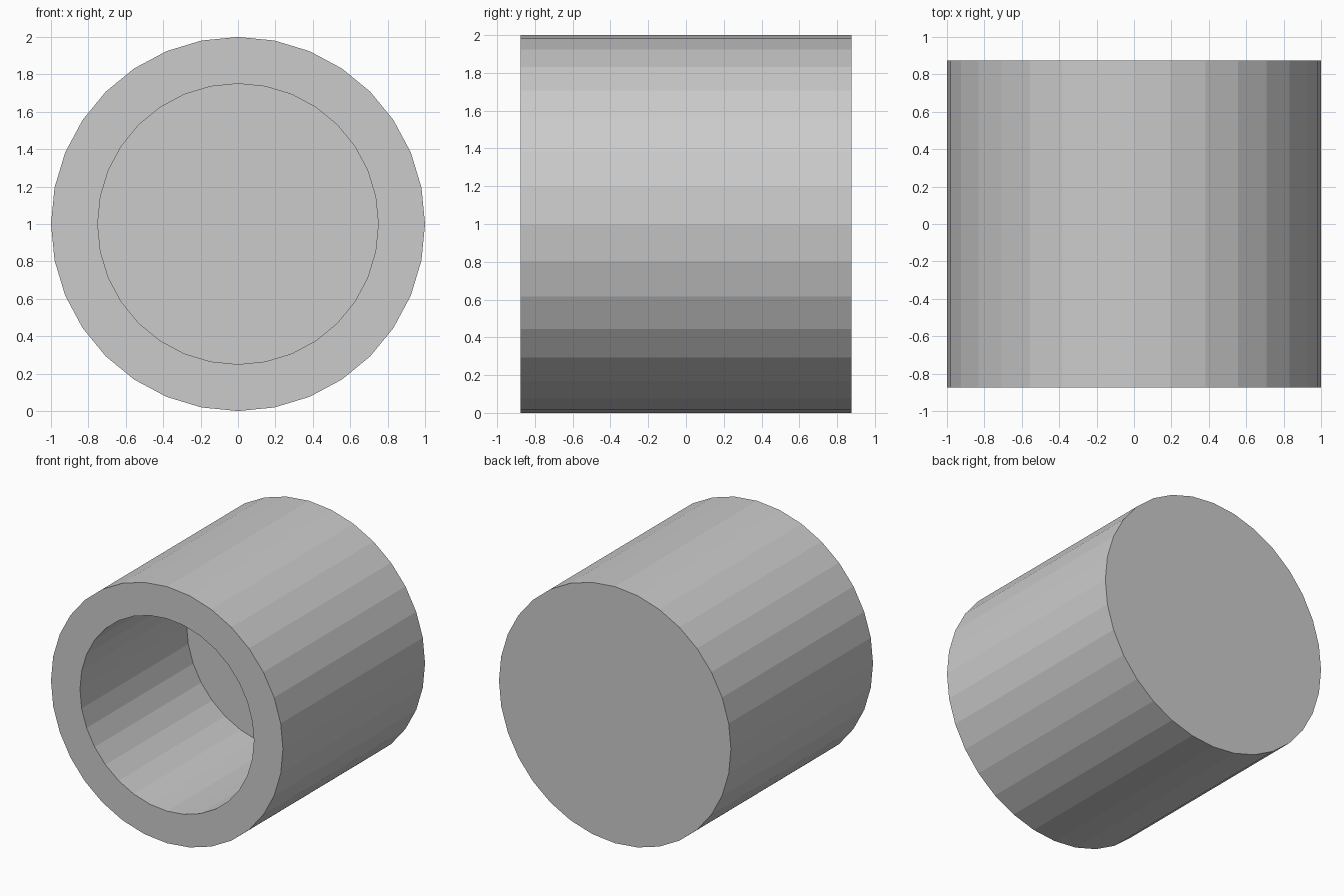
import bpy, bmesh, math

if "Cube" in bpy.data.objects:
    bpy.data.objects.remove(bpy.data.objects["Cube"])

SIDES = 32
FRONT, BACK, FLOOR = -0.875, 0.875, 0.4375   # y of rim, closed end, cavity floor
OUTER, INNER = 1.0, 0.75


def ring(bm, radius, y):
    """Vertex ring around the y axis, centred at z = 1."""
    return [bm.verts.new((radius * math.cos(a), y, 1 + radius * math.sin(a)))
            for a in (2 * math.pi * i / SIDES for i in range(SIDES))]


bm = bmesh.new()
# Profile from closed back, along the outside, over the rim, down the bore
rings = [ring(bm, r, y) for r, y in
         [(OUTER, BACK), (OUTER, FRONT), (INNER, FRONT), (INNER, FLOOR)]]
for a, b in zip(rings, rings[1:]):
    for i in range(SIDES):
        j = (i + 1) % SIDES
        bm.faces.new((a[i], a[j], b[j], b[i]))

# Closed back and cavity floor
bm.faces.new(rings[0])
bm.faces.new(rings[-1])
bmesh.ops.recalc_face_normals(bm, faces=bm.faces[:])

mesh = bpy.data.meshes.new("hollow_cylinder")
bm.to_mesh(mesh)
bm.free()
cup = bpy.data.objects.new("hollow_cylinder", mesh)
bpy.context.collection.objects.link(cup)
